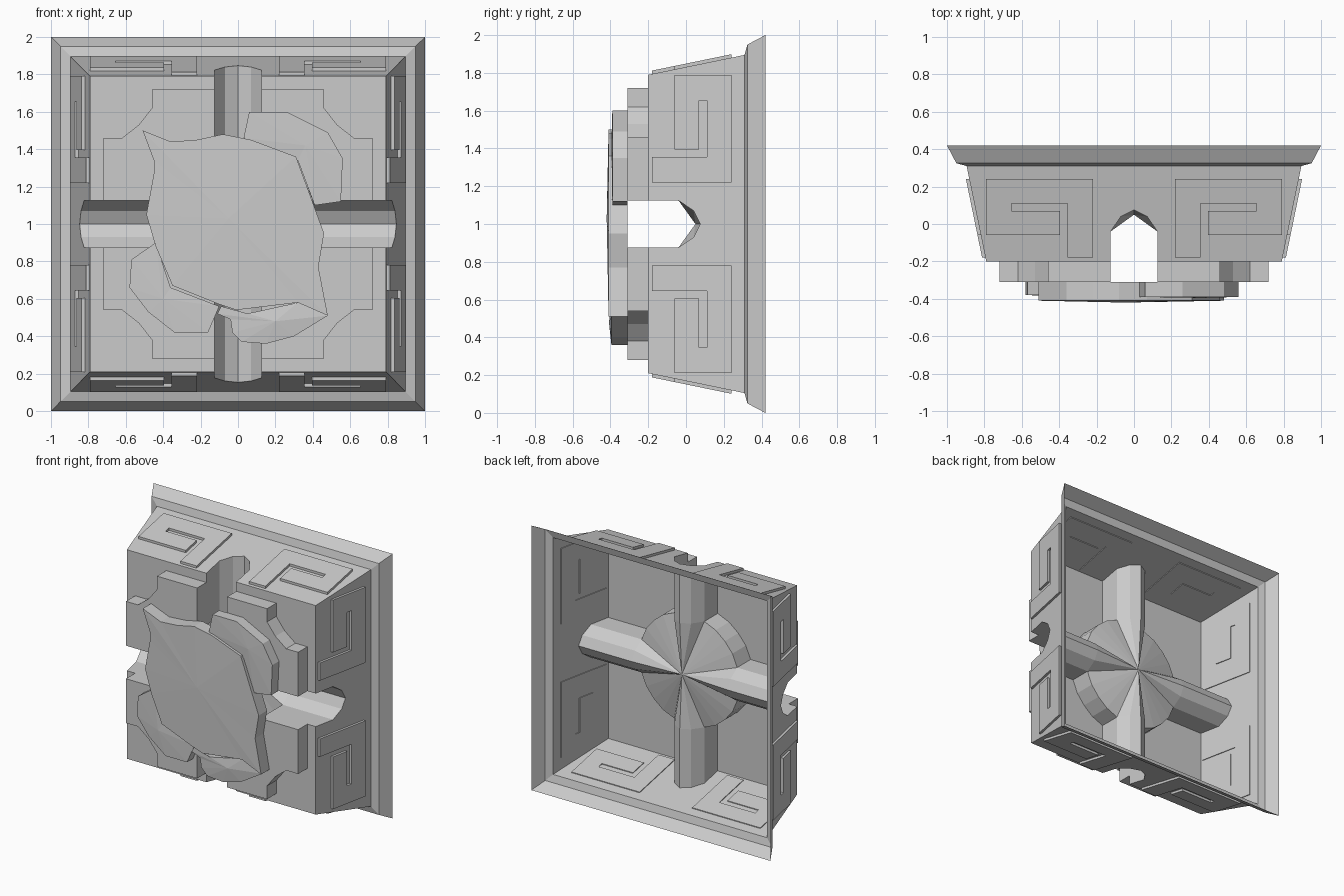
import bpy, bmesh

if "Cube" in bpy.data.objects:
    bpy.data.objects.remove(bpy.data.objects["Cube"])

# The body has 8-fold symmetry: faces are given once as (u, r, y) where
# r = distance outward from the centre, u = sideways, y = depth.
ARCH = [(0.125, -0.2), (0.125, -0.04), (0.07, 0.04), (0, 0.075)]   # half tunnel profile (u, y)
HUB = [(0.125, 0.40), (0.22, 0.36), (0.297, 0.297)]                # hub outline octant (u, r)
FRONT, RIM_Y = -0.2, 0.31


def wall(y):
    """Half-width of the tapering box at depth y."""
    return 0.79 + 0.105 * (y - FRONT) / (RIM_Y - FRONT)


def finish(bm, name, merge=True):
    if merge:
        bmesh.ops.remove_doubles(bm, verts=bm.verts, dist=0.0005)
    bmesh.ops.recalc_face_normals(bm, faces=bm.faces)
    me = bpy.data.meshes.new(name)
    bm.to_mesh(me)
    bm.free()
    ob = bpy.data.objects.new(name, me)
    bpy.context.collection.objects.link(ob)
    return ob


def eightfold(name, faces):
    bm = bmesh.new()
    for k in range(4):
        for s in (1, -1):
            for f in faces:
                vs = []
                for u, r, y in f:
                    x, z = s * u, r
                    for _ in range(k):
                        x, z = z, -x
                    vs.append(bm.verts.new((x, y, 1 + z)))
                bm.faces.new(vs if s == 1 else vs[::-1])
    return finish(bm, name)


def pairs(pts, closed=False):
    return list(zip(pts, pts[1:] + pts[:1])) if closed else list(zip(pts, pts[1:]))


# tapered box: front panel with hub opening, side walls with arch openings
front = [(u, r, FRONT) for u, r in HUB] + [(0.79, 0.79, FRONT), (0.125, 0.79, FRONT)]
side = [(u, wall(y), y) for u, y in reversed(ARCH)]
side += [(0.79, 0.79, FRONT), (wall(RIM_Y), wall(RIM_Y), RIM_Y), (0, wall(RIM_Y), RIM_Y)]
eightfold("box_shell", [front, side])

# flared back rim
rim = [(wall(RIM_Y), RIM_Y), (0.95, 0.325), (1.0, 0.42)]
eightfold("back_rim", [[(0, r0, y0), (r0, r0, y0), (r1, r1, y1), (0, r1, y1)]
                       for (r0, y0), (r1, y1) in pairs(rim)])

# crossing tunnels
eightfold("cross_tunnels", [[(u0, 0.40, y0), (u0, wall(y0), y0), (u1, wall(y1), y1), (u1, 0.40, y1)]
                            for (u0, y0), (u1, y1) in pairs(ARCH)])

# central hub: fan roof joining the tunnel arches, plus its walls
apex = (0, 0, 0.05)
edge = [(u, 0.40, y) for u, y in reversed(ARCH[1:])] + [(u, r, -0.04) for u, r in HUB[1:]]
hub = [[apex, a, b] for a, b in pairs(edge)]
hub += [[(*a, -0.04), (*b, -0.04), (*b, FRONT), (*a, FRONT)] for a, b in pairs(HUB)]
eightfold("hub_roof", hub)

# raised stepped blocks on the front
outline = [(0.53, 0.53), (0.46, 0.62), (0.46, 0.72), (0.125, 0.72)] + HUB
top = -0.31
blocks = [[(u, r, top) for u, r in outline]]
blocks += [[(*a, top), (*b, top), (*b, FRONT), (*a, FRONT)] for a, b in pairs(outline)]
eightfold("front_blocks", blocks)

# key-pattern panels on the side walls (sideways, depth)
KEY = [(0.79, -0.06), (0.79, 0.24), (0.22, 0.24), (0.22, -0.18), (0.355, -0.18),
       (0.355, 0.11), (0.655, 0.11), (0.655, 0.07), (0.395, 0.07), (0.395, -0.06)]


def lift(p, d):
    return (p[0], wall(p[1]) + d, p[1])


OUT, IN = 0.018, -0.006
key = [[lift(p, OUT) for p in KEY], [lift(p, IN) for p in reversed(KEY)]]
key += [[lift(a, OUT), lift(a, IN), lift(b, IN), lift(b, OUT)] for a, b in pairs(KEY, True)]
eightfold("side_key_panels", key)


# broken stone plates on the front: slightly domed fans with straight sides
def stone(name, pts, centre, y_edge, y_mid, y_back=-0.31):
    bm = bmesh.new()
    a = [bm.verts.new((x, y_edge, z)) for x, z in pts]
    b = [bm.verts.new((x, y_back, z)) for x, z in pts]
    c = bm.verts.new((centre[0], y_mid, centre[1]))
    n = len(pts)
    for i in range(n):
        j = (i + 1) % n
        bm.faces.new((c, a[i], a[j]))
        bm.faces.new((a[i], b[i], b[j], a[j]))
    bm.faces.new(b)
    return finish(bm, name, False)


stone("main_stone", [(-0.51, 1.50), (-0.36, 1.44), (-0.22, 1.45), (-0.08, 1.48), (0.07, 1.45),
                     (0.31, 1.36), (0.46, 0.95), (0.43, 0.77), (0.48, 0.51), (0.32, 0.58),
                     (-0.01, 0.54), (-0.10, 0.57), (-0.35, 0.67), (-0.44, 0.88), (-0.49, 1.05),
                     (-0.45, 1.27), (-0.45, 1.34)], (-0.05, 1.03), -0.41, -0.42)
stone("lower_stone", [(0.32, 0.58), (0.48, 0.51), (0.30, 0.40), (0.15, 0.36), (0.02, 0.37),
                      (-0.03, 0.42), (-0.04, 0.49), (-0.11, 0.52), (-0.09, 0.56), (0, 0.51)],
      (0.2, 0.48), -0.395, -0.408)
stone("upper_right_stone", [(0.03, 1.46), (0.06, 1.60), (0.26, 1.60), (0.48, 1.49), (0.56, 1.35),
                            (0.55, 1.12), (0.41, 1.10), (0.32, 1.34)], (0.36, 1.42), -0.39, -0.395)
stone("lower_left_stone", [(-0.44, 0.90), (-0.57, 0.81), (-0.58, 0.66), (-0.48, 0.53),
                           (-0.34, 0.42), (-0.16, 0.42), (-0.10, 0.56), (-0.36, 0.66)],
      (-0.40, 0.60), -0.38, -0.385)
